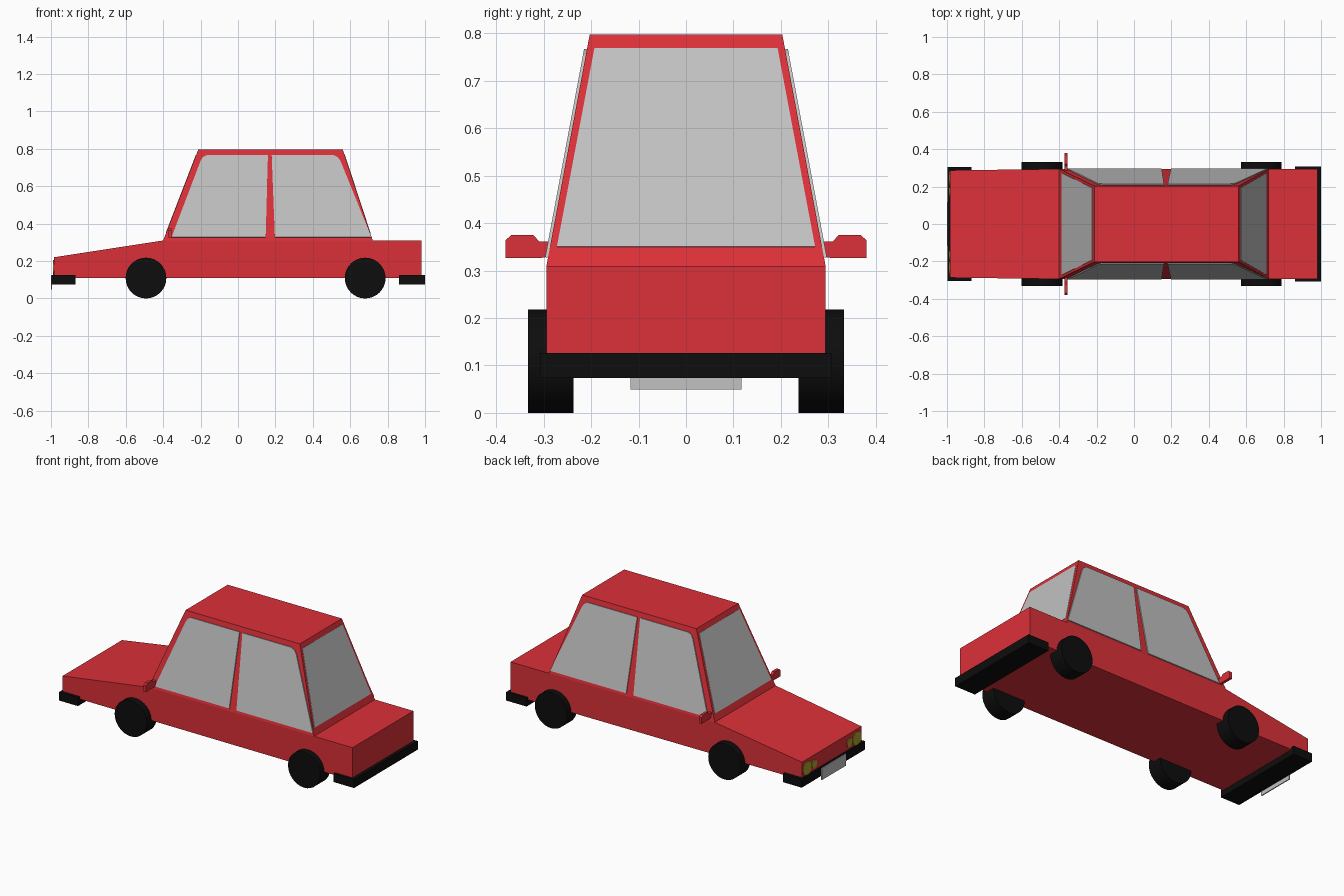
import bpy, bmesh, math
from mathutils import Vector

if "Cube" in bpy.data.objects:
    bpy.data.objects.remove(bpy.data.objects["Cube"])


def material(name, rgb):
    m = bpy.data.materials.new(name)
    m.diffuse_color = (*rgb, 1)
    m.use_nodes = True
    m.node_tree.nodes["Principled BSDF"].inputs["Base Color"].default_value = m.diffuse_color
    return m


RED = material("red paint", (0.72, 0.03, 0.04))
GLASS = material("grey glass", (0.54, 0.54, 0.54))
BLACK = material("black rubber", (0.004, 0.004, 0.004))
YELLOW = material("yellow lamp", (0.42, 0.36, 0.03))


def loft(name, ring_a, ring_b, mat):
    """Closed solid between two matching rings of points."""
    bm = bmesh.new()
    a = [bm.verts.new(p) for p in ring_a]
    b = [bm.verts.new(p) for p in ring_b]
    bm.faces.new(a)
    bm.faces.new(b)
    n = len(a)
    for i in range(n):
        j = (i + 1) % n
        bm.faces.new((a[i], a[j], b[j], b[i]))
    bmesh.ops.recalc_face_normals(bm, faces=bm.faces)
    mesh = bpy.data.meshes.new(name)
    bm.to_mesh(mesh)
    bm.free()
    obj = bpy.data.objects.new(name, mesh)
    bpy.context.collection.objects.link(obj)
    mesh.materials.append(mat)
    return obj


def plate(name, points, out, mat, thick=0.005):
    """Thin panel laid on a surface, facing along out."""
    out = Vector(out).normalized()
    pts = [Vector(p) for p in points]
    return loft(name, [p - out * 0.002 for p in pts], [p + out * thick for p in pts], mat)


def box(name, x0, x1, y0, y1, z0, z1, mat):
    def ring(z):
        return [(x0, y0, z), (x1, y0, z), (x1, y1, z), (x0, y1, z)]
    return loft(name, ring(z0), ring(z1), mat)


def cylinder(name, loc, r, depth, rot, mat, sides):
    bpy.ops.mesh.primitive_cylinder_add(vertices=sides, radius=r, depth=depth,
                                        location=loc, rotation=rot)
    obj = bpy.context.object
    obj.name = name
    obj.data.materials.append(mat)
    bpy.ops.object.shade_smooth_by_angle(angle=math.radians(40))
    return obj


# Lower body: side profile, slightly narrower at the nose
profile = [(-0.985, 0.11), (-0.985, 0.22), (-0.40, 0.31), (0.98, 0.31), (0.98, 0.11)]


def body_ring(s):
    return [(x, s * (0.287 if x < -0.9 else 0.294), z) for x, z in profile]


loft("body", body_ring(-1), body_ring(1), RED)

# Cabin: tapered block, with helpers giving its sloping planes
Z0, Z1 = 0.31, 0.797


def lerp(a, b, z):
    return a + (b - a) * (z - Z0) / (Z1 - Z0)


def side_y(z):
    return lerp(0.294, 0.203, z)


def front_x(z):
    return lerp(-0.40, -0.212, z)


def rear_x(z):
    return lerp(0.72, 0.56, z)


def cabin_ring(z):
    return [(front_x(z), -side_y(z), z), (rear_x(z), -side_y(z), z),
            (rear_x(z), side_y(z), z), (front_x(z), side_y(z), z)]


loft("cabin", cabin_ring(Z0), cabin_ring(Z1), RED)

# Windscreen and rear window
for name, fx, out in (("windscreen", front_x, (-0.487, 0, 0.188)),
                      ("rear_window", rear_x, (0.487, 0, 0.16))):
    pts = [(fx(z), y, z) for y, z in
           ((-0.272, 0.35), (0.272, 0.35), (0.193, 0.768), (-0.193, 0.768))]
    plate(name, pts, out, GLASS, 0.002)

# Side windows, leaving the pillar between them
front_pane = [(-0.355, 0.327), (-0.20, 0.735), (-0.188, 0.755), (-0.165, 0.766),
              (0.16, 0.766), (0.148, 0.327)]
rear_pane = [(0.197, 0.327), (0.18, 0.766), (0.51, 0.766), (0.533, 0.755),
             (0.548, 0.735), (0.713, 0.327)]
for side, s in (("right", -1), ("left", 1)):
    for name, pane in (("front", front_pane), ("rear", rear_pane)):
        plate(f"{name}_side_window_{side}", [(x, s * side_y(z), z) for x, z in pane],
              (0, s * 0.487, 0.091), GLASS, 0.006)

    # Door mirror: arm and chamfered housing in one outline
    outline = [(0.285, 0.33), (0.308, 0.326), (0.38, 0.326), (0.38, 0.364), (0.368, 0.375),
               (0.322, 0.375), (0.309, 0.361), (0.285, 0.361)]
    loft(f"mirror_{side}", [(-0.372, s * y, z) for y, z in outline],
         [(-0.355, s * y, z) for y, z in outline], RED)

    # Wheels
    for name, x in (("front", -0.492), ("rear", 0.68)):
        cylinder(f"{name}_wheel_{side}", (x, s * 0.285, 0.109), 0.109, 0.095,
                 (math.pi / 2, 0, 0), BLACK, 32)

    # Headlights: a large and a small lamp each side
    for name, y, r in (("headlight", 0.24, 0.041), ("small_lamp", 0.17, 0.025)):
        cylinder(f"{name}_{side}", (-0.985, s * y, 0.165), r, 0.008,
                 (0, math.pi / 2, 0), YELLOW, 20)

# Bumpers and number plate
box("front_bumper", -0.996, -0.868, -0.305, 0.305, 0.074, 0.126, BLACK)
box("rear_bumper", 0.862, 1.0, -0.308, 0.308, 0.074, 0.126, BLACK)
box("number_plate", -1.0, -0.994, -0.117, 0.117, 0.049, 0.122, GLASS)
